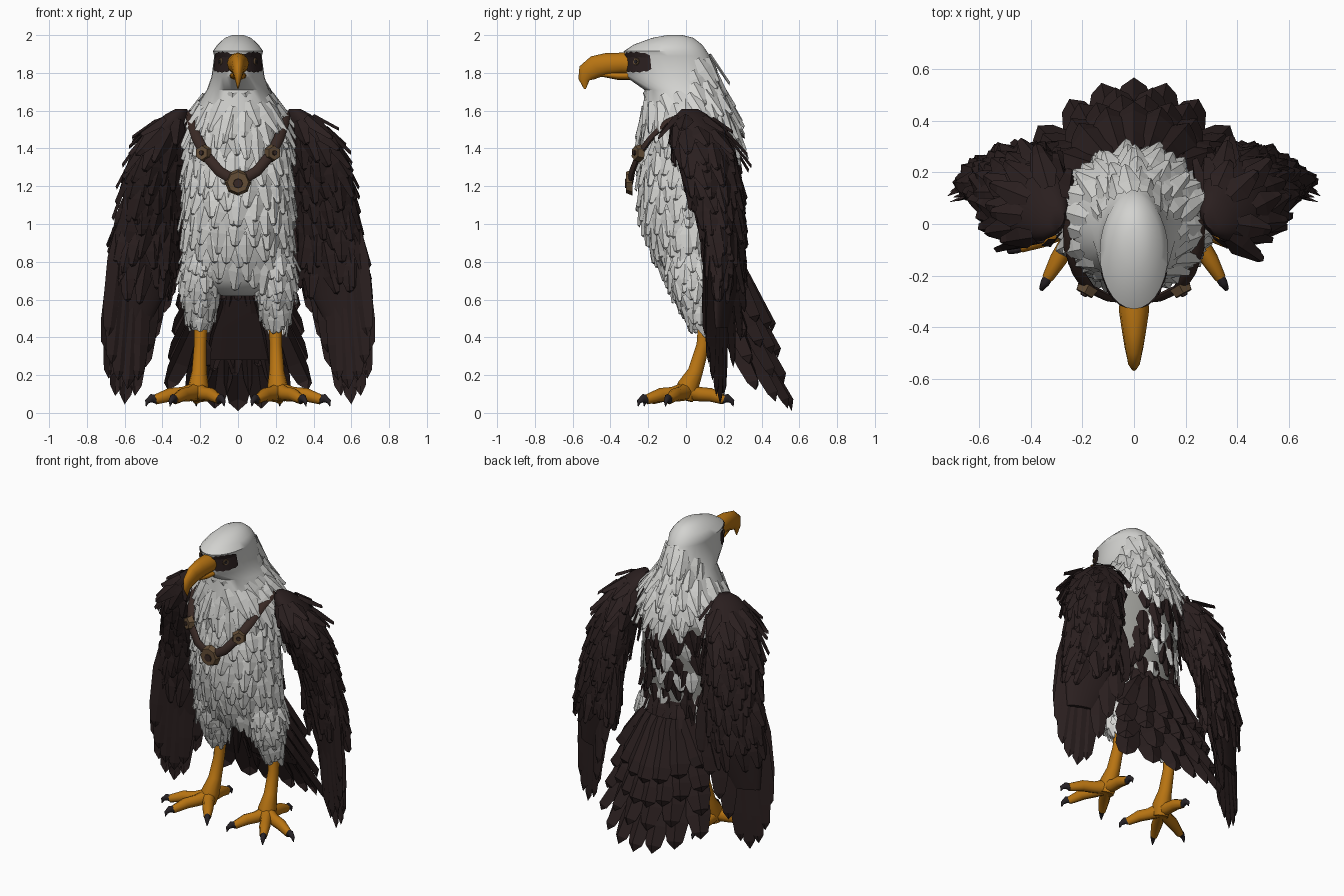
import bpy, bmesh, math, random
from mathutils import Vector as V

random.seed(4)
if "Cube" in bpy.data.objects:
    bpy.data.objects.remove(bpy.data.objects["Cube"])


def material(name, rgb):
    m = bpy.data.materials.new(name)
    m.use_nodes = True
    m.diffuse_color = (*rgb, 1)
    node = m.node_tree.nodes["Principled BSDF"]
    node.inputs["Base Color"].default_value = (*rgb, 1)
    node.inputs["Roughness"].default_value = 0.8
    return m


WHITE = material("white plumage", (0.65, 0.65, 0.63))
GREY = material("grey down", (0.3, 0.3, 0.28))
DARK = material("dark plumage", (0.023, 0.0135, 0.0135))
ORANGE = material("orange skin", (0.48, 0.175, 0.006))
CLAW = material("claw black", (0.02, 0.016, 0.019))
LEATHER = material("leather", (0.04, 0.022, 0.018))
BRONZE = material("bronze", (0.125, 0.075, 0.037))


def finish(name, bm, mat, smooth=False, fix=True):
    if fix:
        bmesh.ops.recalc_face_normals(bm, faces=bm.faces)
    me = bpy.data.meshes.new(name)
    bm.to_mesh(me)
    bm.free()
    me.materials.append(mat)
    ob = bpy.data.objects.new(name, me)
    bpy.context.collection.objects.link(ob)
    if smooth:
        for o in bpy.context.selected_objects:
            o.select_set(False)
        bpy.context.view_layer.objects.active = ob
        ob.select_set(True)
        bpy.ops.object.shade_smooth_by_angle(angle=math.radians(50))
    return ob


def skin(bm, rings):
    """Bridge rings of points and cap both ends."""
    vs = [[bm.verts.new(p) for p in r] for r in rings]
    n = len(vs[0])
    for a, b in zip(vs, vs[1:]):
        for i in range(n):
            bm.faces.new((a[i], a[(i + 1) % n], b[(i + 1) % n], b[i]))
    bm.faces.new(vs[0])
    bm.faces.new(vs[-1][::-1])


class Loft:
    """Stacked ellipses (z, centre x, centre y, radius x, radius y), top first."""

    def __init__(self, rings, side=1, shear=0):
        self.rings, self.side, self.shear = rings, side, shear

    def at(self, z, a, grow=0):
        r = self.rings
        i = next((k for k in range(len(r) - 2) if z >= r[k + 1][0]), len(r) - 2)
        t = (r[i][0] - z) / (r[i][0] - r[i + 1][0])
        cx, cy, rx, ry = (p + (q - p) * t for p, q in zip(r[i][1:], r[i + 1][1:]))
        dx = (rx + grow) * math.cos(a)
        return V((self.side * (cx + dx), cy + (ry + grow) * math.sin(a) - self.shear * dx, z))

    def frame(self, z, a):
        down = (self.at(z - .04, a) - self.at(z + .04, a)).normalized()
        around = self.at(z, a + .05) - self.at(z, a - .05)
        return self.at(z, a), down, around.cross(-down).normalized() * self.side

    def build(self, name, mat, sides=28):
        bm = bmesh.new()
        skin(bm, [[self.at(r[0], math.tau * k / sides) for k in range(sides)] for r in self.rings])
        return finish(name, bm, mat, True)


def feather(bm, pos, down, out, length, width, lift=.15, blunt=.65, ridge=.14):
    """Leaf shaped vane with a raised central ridge."""
    d = (down + out * lift).normalized()
    s = d.cross(out).normalized()
    n = s.cross(d)
    rows = []
    for t, w in ((0, .5), (.35, 1), (.75, blunt), (.93, blunt * .65)):
        c = pos + d * length * t
        rows.append([bm.verts.new(c + s * k * w * width / 2 + n * h * width) for k, h in ((-1, 0), (0, ridge), (1, 0))])
    tip = bm.verts.new(pos + d * length)
    for a, b in zip(rows, rows[1:]):
        for k in (0, 1):
            bm.faces.new((a[k], a[k + 1], b[k + 1], b[k]))
    for k in (0, 1):
        bm.faces.new((rows[-1][k], rows[-1][k + 1], tip))


def plumage(bm, loft, top, bottom, step, length, width, lift, keep):
    """Staggered rows of feathers over a loft."""
    z, row = top, 0
    while z > bottom:
        span = (loft.at(z, 0) - loft.at(z, math.pi)).length + (loft.at(z, 1.57) - loft.at(z, -1.57)).length
        n = max(6, int(span * 1.6 / width * 1.25))
        for k in range(n):
            a = math.tau * (k + row % 2 / 2 + random.uniform(-.2, .2)) / n
            zz = z + random.uniform(-.3, .3) * step
            pos, down, out = loft.frame(zz, a)
            if keep(zz, math.sin(a)):
                twist = out.cross(down) * random.uniform(-.2, .2)
                feather(bm, pos, (down + twist).normalized(), out,
                        length * random.uniform(.8, 1.25), width, random.uniform(.02, lift), .55)
        z -= step
        row += 1


def tube(name, pts, radii, mat, sides=10, side=(1, 0, 0)):
    """Tapered tube; radii are (across, thick) pairs."""
    pts = [V(p) for p in pts]
    rings = []
    for i, p in enumerate(pts):
        d = (pts[min(i + 1, len(pts) - 1)] - pts[max(i - 1, 0)]).normalized()
        s = V(side)
        s = (s - d * s.dot(d)).normalized()
        u, (w, h) = d.cross(s), radii[i]
        rings.append([p + s * w * math.cos(math.tau * k / sides) + u * h * math.sin(math.tau * k / sides)
                      for k in range(sides)])
    bm = bmesh.new()
    skin(bm, rings)
    return finish(name, bm, mat, True)


def disc(name, pos, normal, radius, depth, mat, sides):
    bm = bmesh.new()
    bmesh.ops.create_cone(bm, cap_ends=True, segments=sides, radius1=radius, radius2=radius * .8, depth=depth)
    ob = finish(name, bm, mat)
    ob.location = pos
    ob.rotation_euler = V(normal).to_track_quat('Z', 'Y').to_euler()


# Head and torso: z, front, back, half width
outline = [(2, -.1, -.02, .03), (1.985, -.18, .04, .07), (1.95, -.275, .085, .108), (1.915, -.33, .11, .133),
           (1.89, -.32, .125, .126), (1.78, -.32, .165, .14), (1.71, -.22, .195, .165), (1.6, -.225, .24, .235),
           (1.5, -.24, .265, .258), (1.42, -.225, .265, .265), (1.3, -.24, .255, .27), (1.15, -.24, .235, .275),
           (1, -.215, .215, .28), (.85, -.165, .2, .275), (.7, -.1, .18, .25), (.65, -.05, .16, .18), (.62, .02, .12, .08)]
torso = Loft([(z, 0, (f + b) / 2, w, (b - f) / 2) for z, f, b, w in outline])
body = torso.build("torso_and_head", WHITE).data
body.materials.append(GREY)
for f in body.polygons:
    if f.center.z < 1.45 and f.normal.y > .3:
        f.material_index = 1

# Pale torso feathers, with bare face and a darker back
bm = bmesh.new()
plumage(bm, torso, 1.88, 1.47, .06, .17, .09, .14, lambda z, s: z < 1.7 or s > .1 + (z - 1.7) * 3)
plumage(bm, torso, 1.47, .74, .075, .15, .095, .2, lambda z, s: s < .4 or random.random() < .15)
finish("torso_feathers", bm, WHITE, fix=False)
bm = bmesh.new()
plumage(bm, torso, 1.42, .7, .075, .15, .09, .2, lambda z, s: s > .4 and random.random() < .65)
finish("back_feathers", bm, DARK, fix=False)

# Beak
upper = [(-.25, 1.845, .055, .06), (-.34, 1.85, .058, .057), (-.42, 1.845, .046, .06), (-.48, 1.832, .036, .06),
         (-.525, 1.8, .026, .052), (-.54, 1.765, .016, .03), (-.535, 1.715, .003, .005)]
lower = [(-.24, 1.785, .05, .024), (-.36, 1.785, .04, .022), (-.46, 1.795, .016, .012)]
for name, path in (("upper_beak", upper), ("lower_beak", lower)):
    tube(name, [(0, y, z) for y, z, w, h in path], [p[2:] for p in path], ORANGE, 12)

wing_rings = [(1.61, .3, .02, .03, .04), (1.58, .32, .03, .065, .08), (1.52, .355, .055, .105, .12),
              (1.42, .395, .09, .13, .145), (1.3, .43, .12, .145, .135), (1.15, .455, .16, .15, .115),
              (1, .48, .185, .155, .095), (.8, .5, .205, .16, .075), (.62, .53, .2, .14, .05), (.45, .57, .185, .09, .03)]
thigh_rings = [(.95, .17, .02, .08, .12), (.8, .19, .03, .105, .13), (.68, .2, .035, .1, .115),
               (.56, .2, .06, .08, .085), (.44, .2, .085, .045, .05)]
# Flight feather paths: base x, base y, base z, tip x, tip y, tip z
flight = [(.35, .27, 1.05, .34, .31, .66), (.38, .26, 1, .39, .31, .53), (.42, .24, .95, .45, .29, .38),
          (.46, .22, .9, .49, .25, .24), (.5, .2, .85, .545, .2, .09), (.54, .19, .82, .6, .18, .045),
          (.575, .17, .82, .65, .16, .09), (.6, .16, .85, .685, .14, .18), (.61, .15, .95, .7, .12, .33)]

for s, side in ((1, "left"), (-1, "right")):
    # Eye mask under the brow, and the eye
    bm = bmesh.new()
    cols = []
    for i in range(10):
        half = .05 - .014 * abs(i / 4.5 - 1) ** 3 + .006 * (i % 2)
        a = math.radians(-24 - i * 6)
        pts = [torso.at(1.857 + half * k, a, .007) for k in (1, .5, 0, -.5, -1)]
        cols.append([bm.verts.new((p.x * s, p.y, p.z)) for p in pts])
    for a, b in zip(cols, cols[1:]):
        for k in range(4):
            bm.faces.new((a[k], b[k], b[k + 1], a[k + 1])[::-s])
    finish(side + "_eye_mask", bm, DARK, fix=False)
    p = torso.at(1.86, math.radians(-47), .006)
    disc(side + "_eye", (p.x * s, p.y, p.z), (s, -.6, 0), .022, .012, BRONZE, 12)
    disc(side + "_pupil", (p.x * s, p.y, p.z), (s, -.6, 0), .012, .02, CLAW, 10)

    # Folded wing: core, coverts, flight feathers
    wing = Loft(wing_rings, s, .3)
    wing.build(side + "_wing", DARK)
    bm = bmesh.new()
    plumage(bm, wing, 1.56, .72, .06, .17, .1, .16, lambda z, k: True)
    for bx, by, bz, tx, ty, tz in flight:
        for layer in (0, 1):
            base = V((bx * s, by - layer * .03, bz + layer * .08))
            run = V(((tx - layer * .015) * s, ty - layer * .02, tz + layer * .08)) - base
            facing = V((s * .42, 1, 0)).normalized() * (1 - 2 * layer)
            feather(bm, base, run.normalized(), facing, run.length, .12, 0, .88, .1)
    finish(side + "_wing_feathers", bm, DARK, fix=False)

    # Feathered thigh
    thigh = Loft(thigh_rings, s)
    thigh.build(side + "_thigh", WHITE, 16)
    bm = bmesh.new()
    plumage(bm, thigh, .85, .47, .055, .1, .075, .2, lambda z, k: True)
    finish(side + "_thigh_feathers", bm, WHITE, fix=False)

    # Shank, toes and claws
    tube(side + "_shank", [(.195 * s, .1, .5), (.2 * s, .09, .36), (.205 * s, .05, .22), (.21 * s, .01, .14),
                           (.215 * s, -.01, .07)],
         [(.036, .036), (.033, .036), (.04, .042), (.055, .06), (.045, .05)], ORANGE)
    root = V((.215 * s, 0, .115))
    for name, x, y in (("outer", .44, -.09), ("middle", .335, -.21), ("inner", .1, -.18), ("hind", .22, .2)):
        tip = V((x * s, y, .07))
        run = tip - root
        d = V((run.x, run.y, 0)).normalized()
        across = d.cross(V((0, 0, 1)))
        tube(f"{side}_{name}_toe", [root, root + run * .35, root + run * .65 + V((0, 0, .01)), tip],
             [(.045, .05), (.034, .038), (.034, .036), (.022, .026)], ORANGE, 8, across)
        tube(f"{side}_{name}_claw", [tip - d * .015, tip + d * .02 + V((0, 0, .008)), tip + d * .045 - V((0, 0, .01)),
                                     tip + d * .05 - V((0, 0, .035))],
             [(.02, .025), (.018, .022), (.011, .013), (.002, .002)], CLAW, 8, across)

    # Harness strap and side stud
    strap = [(.25, .02, 1.59), (.245, -.1, 1.54), (.215, -.19, 1.45), (.175, -.25, 1.37), (.1, -.285, 1.28), (0, -.295, 1.22)]
    tube(side + "_strap", [(x * s, y, z) for x, y, z in strap], [(.016, .028)] * 6, LEATHER, 8, (0, 1, 0))
    disc(side + "_stud", (.185 * s, -.255, 1.375), (s * .55, -1, .1), .048, .035, BRONZE, 6)
    disc(side + "_stud_centre", (.19 * s, -.265, 1.376), (s * .55, -1, .1), .016, .03, LEATHER, 8)

# Chest medallion
disc("medallion", (0, -.3, 1.22), (0, -1, 0), .07, .035, BRONZE, 8)
disc("medallion_centre", (0, -.313, 1.215), (0, -1, 0), .03, .02, LEATHER, 8)

# Tail fan in overlapping layers of broad rounded feathers, then the coverts above it
bm = bmesh.new()
for layer in range(4):
    count = 8 - layer % 2 - (layer < 2)
    for i in range(count):
        u = 2 * i / (count - 1) - 1
        base = V((u * .14, .2 + layer * .02 - .05 * u * u, .62 + layer * .06))
        tip = V((u * (.37 - layer * .02), .56 - .19 * u * u - layer * .035, .01 + .11 * u * u + layer * .14))
        run = tip - base
        out = V((u * .6, .8, .45)).normalized()
        feather(bm, base, run.normalized(), out, run.length, .15, 0, 1, .26)
finish("tail_feathers", bm, DARK, fix=False)
tail = Loft([(.9, 0, .16, .14, .04), (.7, 0, .22, .17, .05), (.45, 0, .32, .2, .035), (.28, 0, .38, .17, .015)])
tail.build("tail_core", DARK)
bm = bmesh.new()
plumage(bm, tail, .88, .4, .08, .18, .11, .2, lambda z, k: k > -.2)
finish("tail_coverts", bm, DARK, fix=False)
